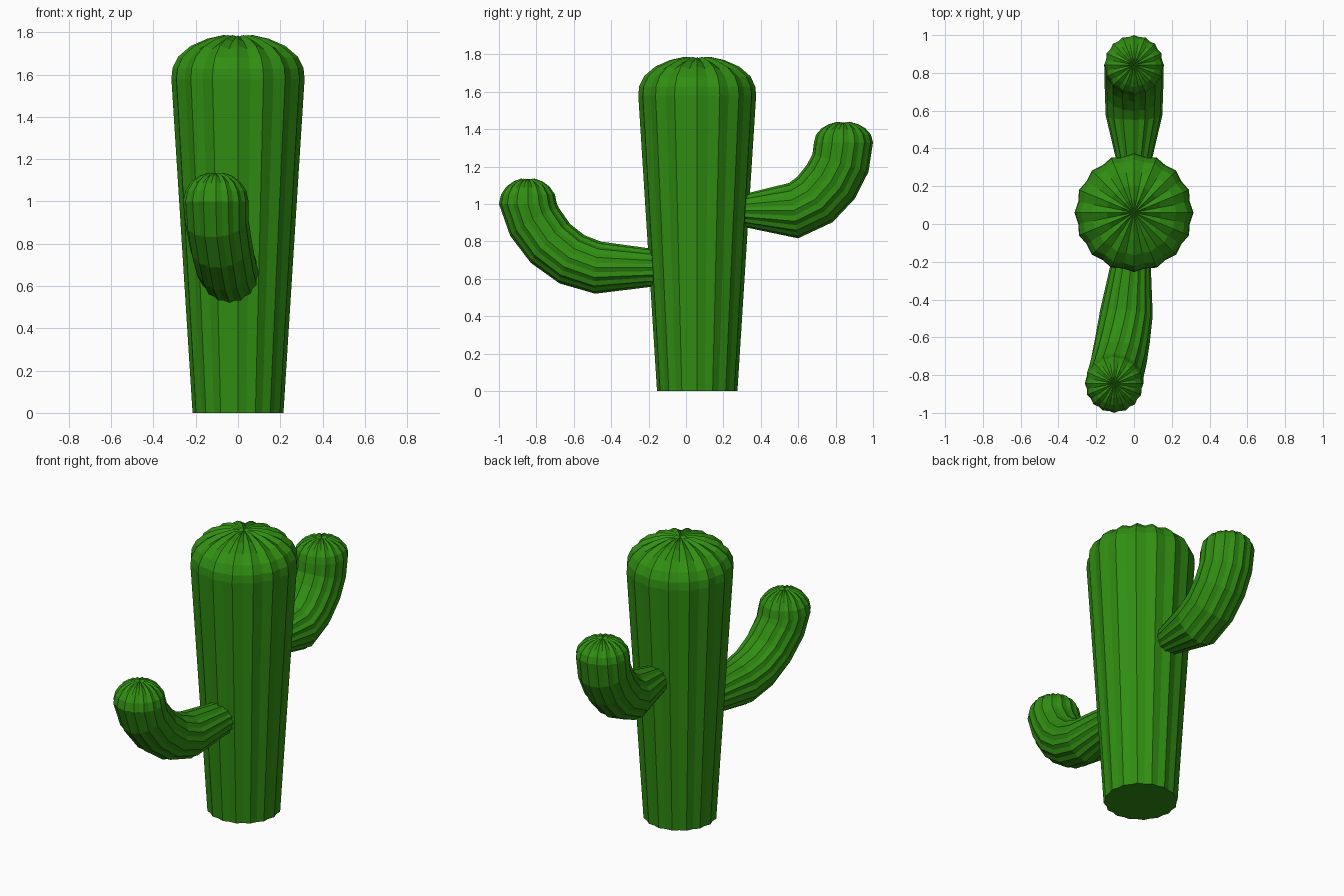
import bpy, bmesh
from math import sin, cos, pi, radians
from mathutils import Vector

if "Cube" in bpy.data.objects:
    bpy.data.objects.remove(bpy.data.objects["Cube"])

RIBS = 16
green = bpy.data.materials.new("cactus_green")
green.diffuse_color = (0.03, 0.27, 0.006, 1)
green.use_nodes = True
green.node_tree.nodes["Principled BSDF"].inputs["Base Color"].default_value = green.diffuse_color


def ribbed_tube(name, rings):
    """Skin rings of (centre, tangent, radius, groove depth, groove dip) into a ribbed body."""
    bm = bmesh.new()
    loops = []
    n = RIBS * 2
    for c, t, r, depth, dip in rings:
        t = t.normalized()
        u = Vector((1, 0, 0))
        u = (u - t * u.dot(t)).normalized()
        v = t.cross(u)
        loop = []
        for i in range(n):
            a = 2 * pi * i / n
            groove = i % 2
            rr = r - depth * groove
            loop.append(bm.verts.new(c + (u * cos(a) + v * sin(a)) * rr - t * dip * groove))
        loops.append(loop)
    for lo, hi in zip(loops, loops[1:]):
        for i in range(n):
            j = (i + 1) % n
            bm.faces.new((lo[i], lo[j], hi[j], hi[i]))
    bm.faces.new(loops[0][::-1])
    # top is closed with a fan around the centre
    top = bm.faces.new(loops[-1])
    bmesh.ops.poke(bm, faces=[top])
    bmesh.ops.recalc_face_normals(bm, faces=bm.faces)
    me = bpy.data.meshes.new(name)
    bm.to_mesh(me)
    bm.free()
    me.materials.append(green)
    ob = bpy.data.objects.new(name, me)
    bpy.context.collection.objects.link(ob)
    return ob


def arm(name, path, dome):
    """Bent arm along (x, y, z, radius) points, finished with a rounded tip."""
    pts = [Vector(p[:3]) for p in path]
    rings = []
    last = len(pts) - 1
    for i, p in enumerate(pts):
        t = pts[min(i + 1, last)] - pts[max(i - 1, 0)]
        if i == last:
            t = Vector((0, 0, 1))
        rings.append((p, t, path[i][3], 0.008, 0))
    r = path[-1][3]
    for deg in (22, 42, 60, 76):
        a = radians(deg)
        rings.append((pts[-1] + Vector((0, 0, dome * sin(a))), Vector((0, 0, 1)),
                      r * cos(a), 0.008 * cos(a), 0.008 * sin(a)))
    ribbed_tube(name, rings)


# trunk: widening column with a domed, flat-topped crown
profile = [(0.215, 0, 0.010, 0), (0.315, 1.58, 0.014, 0), (0.310, 1.63, 0.014, 0.003),
           (0.283, 1.685, 0.012, 0.008), (0.225, 1.735, 0.008, 0.013),
           (0.145, 1.77, 0.004, 0.015), (0.07, 1.787, 0.002, 0.014)]
ribbed_tube("trunk", [(Vector((0, 0.06, z)), Vector((0, 0, 1)), r, d, dip)
                      for r, z, d, dip in profile])

# lower arm, reaching forward
arm("front_arm", [(0, -0.05, 0.66, 0.10), (-0.015, -0.2, 0.66, 0.104),
                  (-0.04, -0.47, 0.66, 0.14), (-0.06, -0.61, 0.705, 0.145),
                  (-0.08, -0.725, 0.79, 0.148), (-0.1, -0.81, 0.905, 0.15),
                  (-0.105, -0.845, 1.0, 0.155)], 0.14)

# upper arm, reaching backward
arm("back_arm", [(0, 0.2, 0.955, 0.08), (0, 0.32, 0.965, 0.09),
                 (0, 0.575, 0.965, 0.15), (0, 0.69, 1.025, 0.154),
                 (0, 0.775, 1.12, 0.157), (0, 0.826, 1.22, 0.157),
                 (0, 0.842, 1.33, 0.158)], 0.112)
